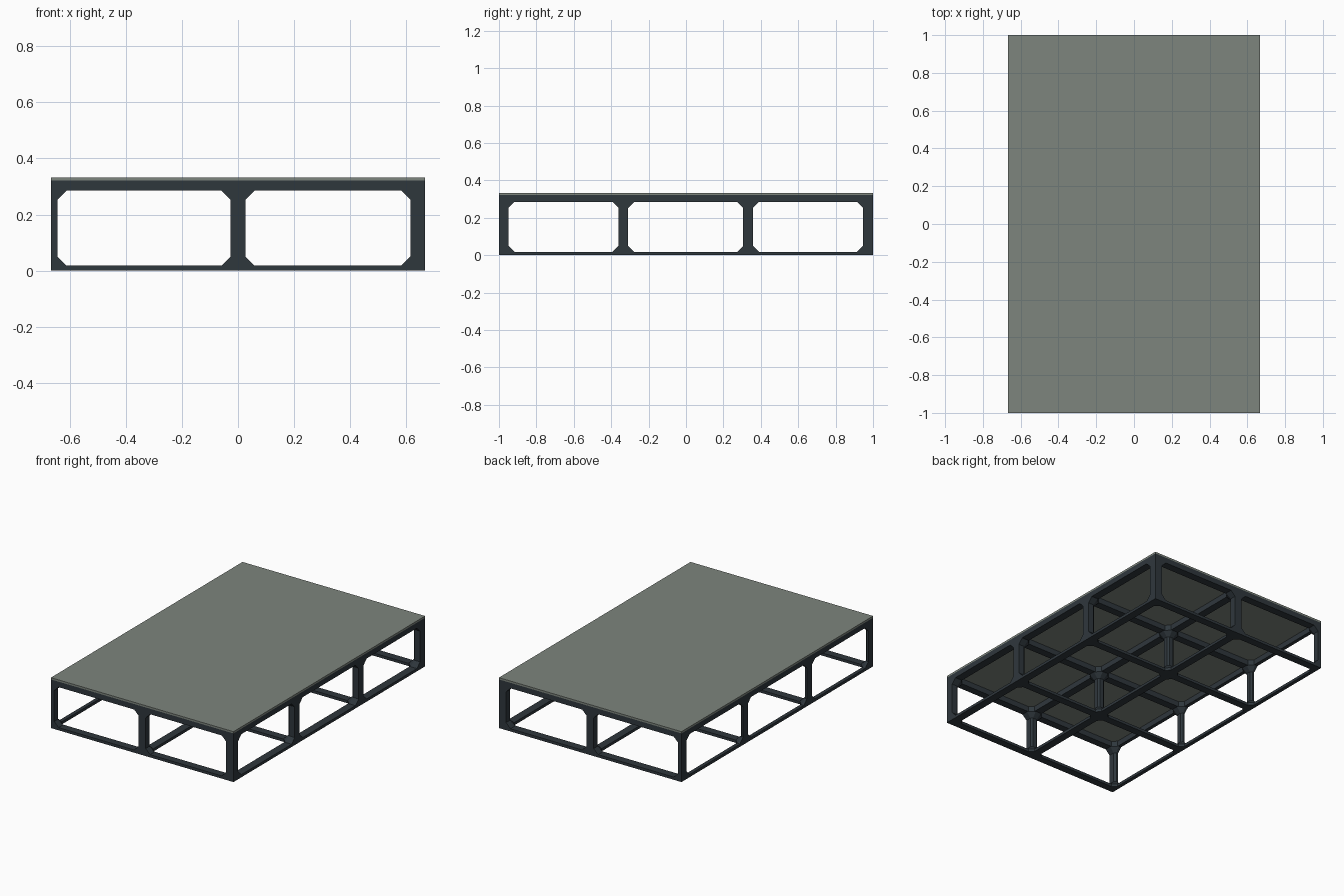
import bpy, bmesh

if "Cube" in bpy.data.objects:
    bpy.data.objects.remove(bpy.data.objects["Cube"])

# Overall sizes
HX, HY = 0.667, 1.0
DECK_Z, TOP_Z = 0.321, 0.333
LOW, HIGH = 0.018, 0.285          # opening bottom and top
FLARE = 0.032                     # corner gusset size
XS = [(-HX, -0.643), (-0.026, 0.026), (0.614, HX)]
YS = [(-HY, -0.95), (-0.361, -0.309), (0.306, 0.358), (0.947, HY)]


def material(name, color):
    m = bpy.data.materials.new(name)
    m.diffuse_color = (*color, 1)
    m.use_nodes = True
    m.node_tree.nodes["Principled BSDF"].inputs["Base Color"].default_value = m.diffuse_color
    return m


steel = material("dark steel", (0.028, 0.038, 0.046))
grey = material("grey green deck", (0.205, 0.232, 0.205))


def finish(bm, name, mat):
    bmesh.ops.remove_doubles(bm, verts=bm.verts, dist=1e-5)
    bmesh.ops.recalc_face_normals(bm, faces=bm.faces)
    me = bpy.data.meshes.new(name)
    bm.to_mesh(me)
    bm.free()
    me.materials.append(mat)
    ob = bpy.data.objects.new(name, me)
    bpy.context.collection.objects.link(ob)
    return ob


def box(name, x, y, z, mat):
    bm = bmesh.new()
    bmesh.ops.create_cube(bm, size=1)
    for v in bm.verts:
        v.co = [r[0] if c < 0 else r[1] for c, r in zip(v.co, (x, y, z))]
    return finish(bm, name, mat)


def grow(rng, d, lim):
    """Widen a range, stopping at the outer frame edge."""
    return max(rng[0] - d, -lim), min(rng[1] + d, lim)


def ring(xr, yr, d):
    """Section of a post: inner corners chamfered, outer corners square."""
    (x0, x1), (y0, y1) = grow(xr, d, HX), grow(yr, d, HY)
    pts = []
    for x, y, sx, sy, flip in ((x0, y0, 1, 1, 0), (x1, y0, -1, 1, 1),
                               (x1, y1, -1, -1, 0), (x0, y1, 1, -1, 1)):
        outer = abs(x) > HX - 1e-4 or abs(y) > HY - 1e-4
        c = 0 if outer else 0.012 + d * 0.8
        pair = [(x, y + sy * c), (x + sx * c, y)]
        pts += pair[::-1] if flip else pair
    return pts


def post(name, xr, yr):
    """Lofted post that flares into gussets at both ends."""
    bm = bmesh.new()
    stations = [(0, FLARE), (LOW, FLARE), (LOW + FLARE, 0),
                (HIGH - FLARE, 0), (HIGH, FLARE), (DECK_Z, FLARE)]
    loops = [[bm.verts.new((x, y, z)) for x, y in ring(xr, yr, d)]
             for z, d in stations]
    for a, b in zip(loops, loops[1:]):
        for i in range(8):
            j = (i + 1) % 8
            bm.faces.new((a[i], a[j], b[j], b[i]))
    bm.faces.new(loops[0][::-1])
    bm.faces.new(loops[-1])
    finish(bm, name, steel)


# Deck panel
box("deck_panel", (-HX, HX), (-HY, HY), (DECK_Z, TOP_Z), grey)

# Upper and lower beam grids
for label, z in (("lower", (0, LOW)), ("upper", (HIGH, DECK_Z))):
    for i, xr in enumerate(XS):
        box(f"{label}_long_beam_{i + 1}", xr, (-HY, HY), z, steel)
    for i, yr in enumerate(YS):
        box(f"{label}_cross_beam_{i + 1}", (-HX, HX), yr, z, steel)

# Posts at each grid crossing
for i, xr in enumerate(XS):
    for j, yr in enumerate(YS):
        post(f"post_{i + 1}_{j + 1}", xr, yr)
